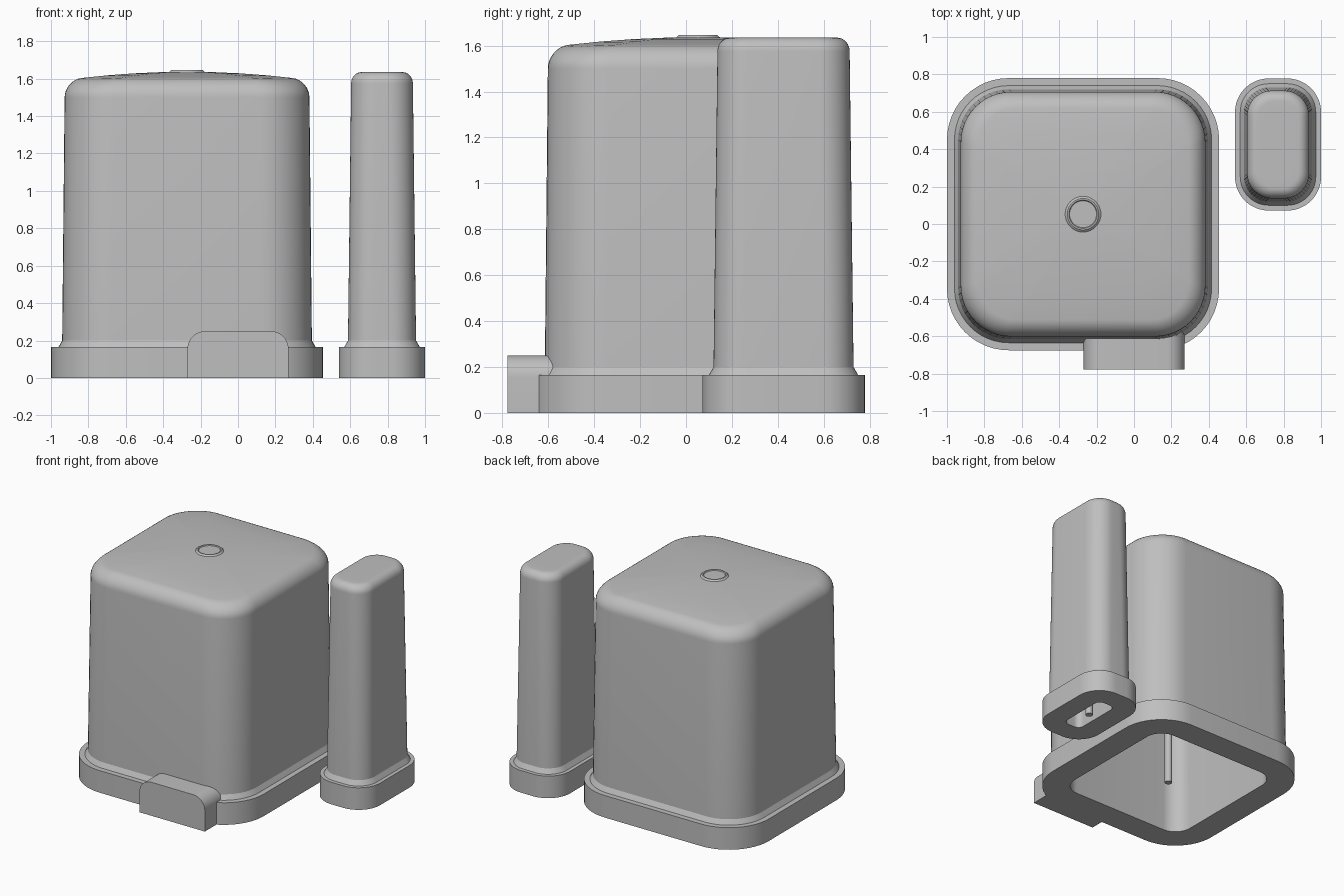
import bpy
import bmesh
from math import sin, cos, pi, radians

cube = bpy.data.objects.get("Cube")
if cube:
    bpy.data.objects.remove(cube, do_unlink=True)

grey = bpy.data.materials.new("plain grey")
grey.use_nodes = True
COLOUR = (0.52, 0.52, 0.52, 1)
grey.diffuse_color = COLOUR
for node in grey.node_tree.nodes:
    if node.type == 'BSDF_PRINCIPLED':
        node.inputs["Base Color"].default_value = COLOUR


def finish(bm, name, location):
    bmesh.ops.recalc_face_normals(bm, faces=bm.faces)
    mesh = bpy.data.meshes.new(name)
    bm.to_mesh(mesh)
    bm.free()
    mesh.materials.append(grey)
    obj = bpy.data.objects.new(name, mesh)
    obj.location = location
    bpy.context.collection.objects.link(obj)
    bpy.ops.object.select_all(action='DESELECT')
    obj.select_set(True)
    bpy.context.view_layer.objects.active = obj
    bpy.ops.object.shade_smooth_by_angle(angle=radians(28))
    return obj


def rounded_rect(hx, hy, r, steps=12):
    """Outline of a rounded rectangle, one arc per corner."""
    points = []
    for k, (sx, sy) in enumerate([(1, 1), (-1, 1), (-1, -1), (1, -1)]):
        for i in range(steps + 1):
            a = (k + i / steps) * pi / 2
            points.append((sx * (hx - r) + r * cos(a), sy * (hy - r) + r * sin(a)))
    return points


def loft(bm, rings):
    """Skin a stack of (half x, half y, corner radius, z) rings and cap both ends."""
    loops = [[bm.verts.new((x, y, z)) for x, y in rounded_rect(hx, hy, r)]
             for hx, hy, r, z in rings]
    for low, high in zip(loops, loops[1:]):
        for i in range(len(low)):
            j = (i + 1) % len(low)
            bm.faces.new((low[i], low[j], high[j], high[i]))
    bm.faces.new(loops[0])
    bm.faces.new(loops[-1])


def cover(name, location, hx, hy, r, rim, foot, shoulder, top, fillet, taper, dome):
    """Hollow tapered cover with a flanged base and a rounded top."""
    ix, iy, ir = hx - rim, hy - rim, max(r - rim, 0.045)
    bx, by, br = hx - foot, hy - foot, r - foot
    tx, ty = bx - taper, by - taper
    rings = [(ix - taper, iy - taper, ir - taper, top - rim),
             (ix, iy, ir, 0),
             (hx, hy, r, 0),
             (hx, hy, r, 0.165),
             (bx + 0.02, by + 0.02, br + 0.02, 0.165),
             (bx, by, br, 0.2)]
    # rounded shoulder
    for i in range(9):
        a = i / 8 * pi / 2
        inset = fillet * (1 - cos(a))
        rings.append((tx - inset, ty - inset, br - 0.7 * inset,
                      shoulder + (top - shoulder) * sin(a)))
    # crown
    ex, ey, er, _ = rings[-1]
    for s in (0.75, 0.5, 0.25, 0.1):
        rings.append((ex * s, ey * s, er * s, top))
    bm = bmesh.new()
    loft(bm, rings)
    for v in bm.verts:
        if v.co.z > shoulder:
            weight = (v.co.z - shoulder) / (top - shoulder)
            v.co.z -= dome * weight * v.co.xy.length_squared
    return finish(bm, name, location)


def turned(name, location, profile, sides=40):
    """Round part from (radius, z) profile."""
    bm = bmesh.new()
    loops = [[bm.verts.new((r * cos(2 * pi * i / sides), r * sin(2 * pi * i / sides), z))
              for i in range(sides)] for r, z in profile]
    for low, high in zip(loops, loops[1:]):
        for i in range(sides):
            j = (i + 1) % sides
            bm.faces.new((low[i], low[j], high[j], high[i]))
    bm.faces.new(loops[0])
    bm.faces.new(loops[-1])
    return finish(bm, name, location)


LARGE = (-0.2725, 0.0525, 0)
SMALL = (0.77, 0.425, 0)

# hollow covers
cover("large_cover", LARGE, hx=0.7275, hy=0.7275, r=0.33, rim=0.197, foot=0.06,
      shoulder=1.5, top=1.637, fillet=0.09, taper=0.013, dome=0.075)
cover("small_cover", SMALL, hx=0.23, hy=0.353, r=0.18, rim=0.158, foot=0.048,
      shoulder=1.575, top=1.635, fillet=0.055, taper=0.017, dome=0)

# inner rods
turned("large_rod", LARGE, [(0.026, 0), (0.026, 1.5)], 24)
turned("small_rod", SMALL, [(0.026, 0), (0.026, 1.5)], 24)

# round boss on the crown
turned("top_boss", LARGE, [(0.098, 1.62), (0.098, 1.634), (0.084, 1.646),
                           (0.076, 1.646), (0.072, 1.64)])

# front tab with rounded top corners
bm = bmesh.new()
half, height, corner = 0.27, 0.25, 0.095
outline = [(-half, 0), (half, 0)]
for side in (0, 1):
    for i in range(11):
        a = (side + i / 10) * pi / 2
        cx = (half - corner) * (1 - 2 * side)
        outline.append((cx + corner * cos(a), height - corner + corner * sin(a)))
face = bm.faces.new([bm.verts.new((x, -0.777, z)) for x, z in outline])
extruded = bmesh.ops.extrude_face_region(bm, geom=[face], use_keep_orig=True)
for item in extruded["geom"]:
    if isinstance(item, bmesh.types.BMVert):
        item.co.y = -0.56
finish(bm, "front_tab", (0, 0, 0))
